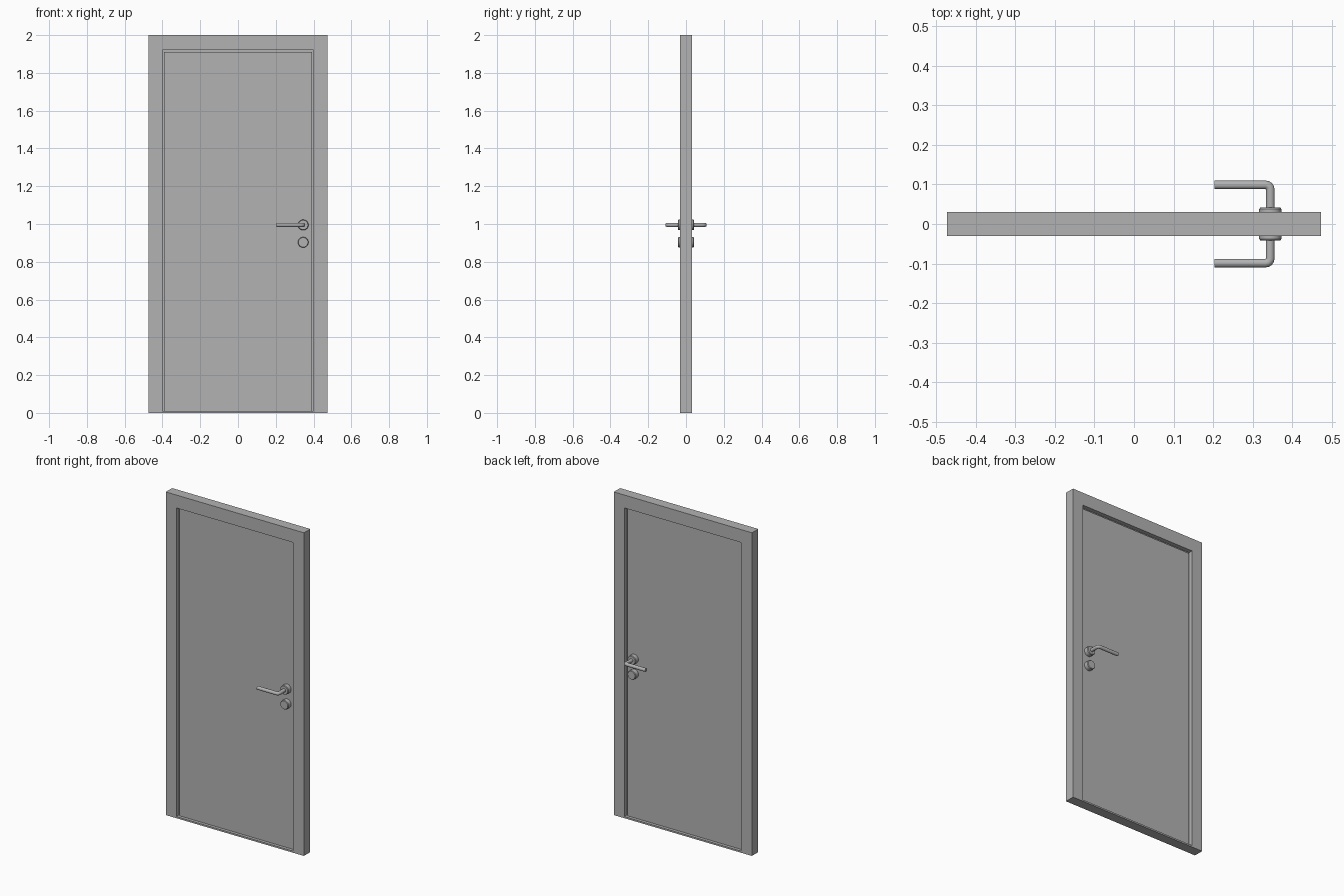
import bpy
import bmesh
from math import pi, sin, cos
from mathutils import Matrix

old = bpy.data.objects.get("Cube")
if old:
    bpy.data.objects.remove(old, do_unlink=True)


def material(name, rgb):
    mat = bpy.data.materials.new(name)
    mat.use_nodes = True
    mat.diffuse_color = (*rgb, 1)
    mat.node_tree.nodes["Principled BSDF"].inputs["Base Color"].default_value = (*rgb, 1)
    return mat


GREY = material("plain grey", (0.45, 0.45, 0.45))


def finish(name, bm, smooth=False):
    bmesh.ops.recalc_face_normals(bm, faces=bm.faces)
    mesh = bpy.data.meshes.new(name)
    bm.to_mesh(mesh)
    bm.free()
    obj = bpy.data.objects.new(name, mesh)
    bpy.context.collection.objects.link(obj)
    mesh.materials.append(GREY)
    if smooth:
        bpy.ops.object.select_all(action="DESELECT")
        obj.select_set(True)
        bpy.context.view_layer.objects.active = obj
        bpy.ops.object.shade_smooth_by_angle(angle=pi / 6)
    return obj


def prism(name, outline, depth):
    """Extrude an x-z outline symmetrically about y = 0."""
    bm = bmesh.new()
    face = bm.faces.new([bm.verts.new((x, -depth, z)) for x, z in outline])
    ext = bmesh.ops.extrude_face_region(bm, geom=[face])
    verts = [v for v in ext["geom"] if isinstance(v, bmesh.types.BMVert)]
    bmesh.ops.translate(bm, verts=verts, vec=(0, 2 * depth, 0))
    return finish(name, bm)


def portal(w, h, inner_w, inner_h):
    return [(-w, 0), (-w, h), (w, h), (w, 0),
            (inner_w, 0), (inner_w, inner_h), (-inner_w, inner_h), (-inner_w, 0)]


W, H, D = 0.473, 2.0, 0.031
OPEN_W, OPEN_H = 0.4, 1.92
DOOR_W, DOOR_H, DOOR_D = 0.392, 1.91, 0.012

# Frame, threshold and leaf
prism("door_frame", portal(W, H, OPEN_W, OPEN_H), D)
prism("threshold", [(-OPEN_W, 0), (-OPEN_W, 0.01), (OPEN_W, 0.01), (OPEN_W, 0)], D)
prism("door_leaf", [(-DOOR_W, 0.01), (-DOOR_W, DOOR_H), (DOOR_W, DOOR_H), (DOOR_W, 0.01)], DOOR_D)
# Stop closing the gap around the leaf
prism("door_stop", portal(OPEN_W, OPEN_H, DOOR_W, DOOR_H), 0.004)

HX, HZ, LOCK_Z = 0.345, 0.995, 0.903


def rose(name, z, side):
    """Round plate with a chamfered rim, turned about the y axis."""
    bm = bmesh.new()
    profile = [(0.028, DOOR_D), (0.028, 0.038), (0.025, 0.042)]
    n = 32
    rings = [[bm.verts.new((HX + r * cos(2 * pi * i / n), side * y, z + r * sin(2 * pi * i / n)))
              for i in range(n)] for r, y in profile]
    for a, b in zip(rings, rings[1:]):
        for i in range(n):
            j = (i + 1) % n
            bm.faces.new((a[i], a[j], b[j], b[i]))
    bm.faces.new(rings[0])
    bm.faces.new(rings[-1])
    finish(name, bm, True)


def lever(name, side):
    """Round bar swept out from the leaf and along x with a tight bend."""
    bm = bmesh.new()
    r, n, reach, bend = 0.011, 20, 0.099, 0.012
    path = [(HX, DOOR_D, 0)]
    for k in range(5):
        t = pi / 2 * k / 4
        path.append((HX - bend * (1 - cos(t)), reach - bend * (1 - sin(t)), t))
    path.append((0.204, reach, pi / 2))
    rings = []
    for x, y, t in path:
        ring = []
        for i in range(n):
            a = 2 * pi * i / n
            u = r * cos(a)
            ring.append(bm.verts.new((x + u * cos(t), side * (y + u * sin(t)), HZ + r * sin(a))))
        rings.append(ring)
    for a, b in zip(rings, rings[1:]):
        for i in range(n):
            j = (i + 1) % n
            bm.faces.new((a[i], a[j], b[j], b[i]))
    bm.faces.new(rings[0])
    bm.faces.new(rings[-1])
    finish(name, bm, True)


# Handles and lock covers on both faces
for label, side in (("front", -1), ("back", 1)):
    rose(label + "_handle_rose", HZ, side)
    rose(label + "_lock_cover", LOCK_Z, side)
    lever(label + "_lever", side)
